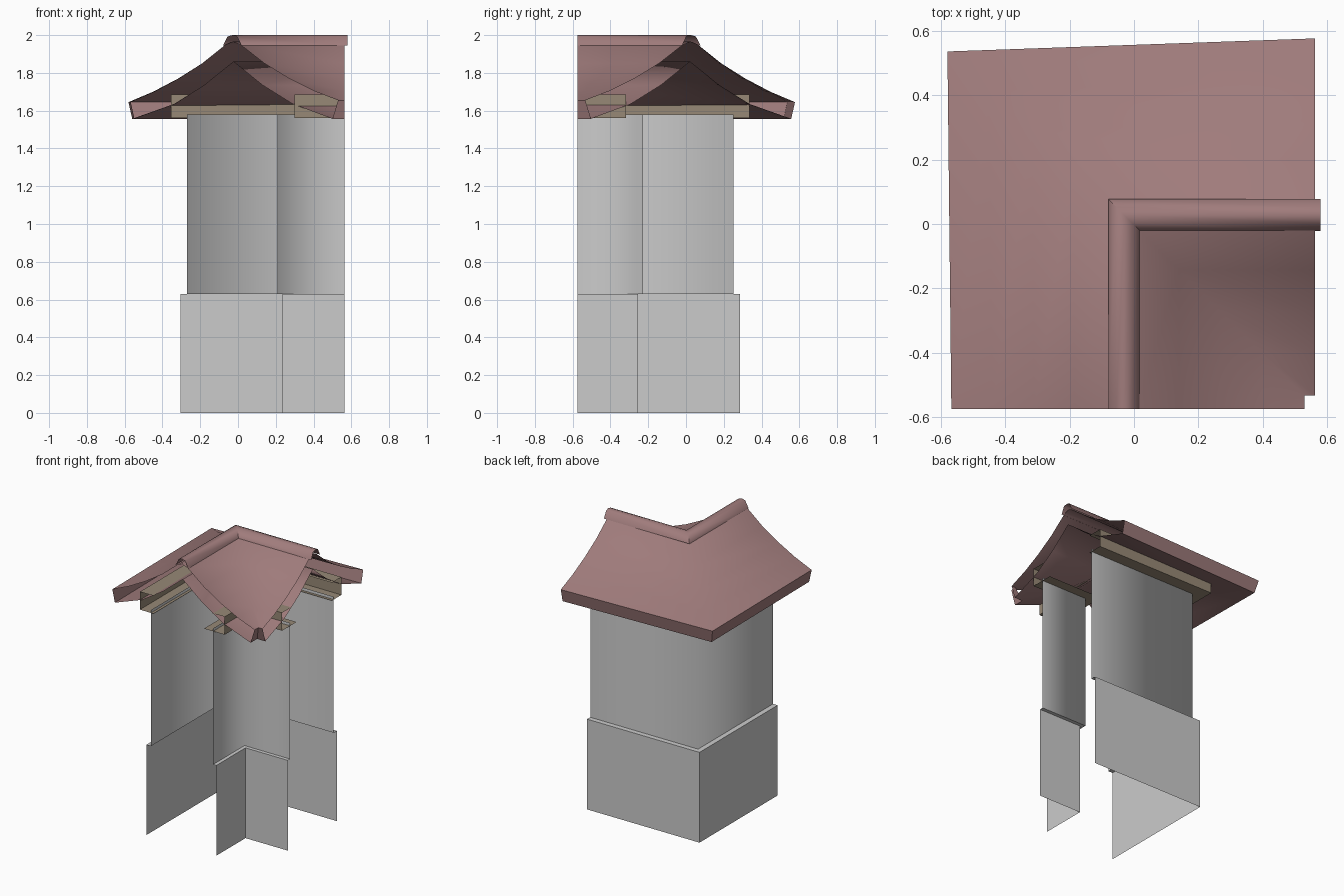
import bpy
import math

if "Cube" in bpy.data.objects:
    bpy.data.objects.remove(bpy.data.objects["Cube"])

Y0, X1 = -0.575, 0.563   # open ends of the two arms


def material(name, rgb):
    m = bpy.data.materials.new(name)
    m.diffuse_color = (*rgb, 1)
    m.use_nodes = True
    m.node_tree.nodes["Principled BSDF"].inputs["Base Color"].default_value = m.diffuse_color
    return m


roof_red = material("roof_red", (0.35, 0.20, 0.20))
tan = material("tan_trim", (0.31, 0.25, 0.18))


def sweep(name, profiles, mat=None, end=X1, angle=None, shift=0.018, flare=0.0):
    """Carry (u, z) profiles along an L: up the -y arm, mitred, out the +x arm."""
    verts, faces = [], []
    for prof in profiles:
        base, n = len(verts), len(prof)
        for u, z in prof:
            out = max(-u, 0)
            verts += [(u + flare * out * 0.3, Y0, z),
                      (u, -u - shift - flare * out, z),
                      (end, -u - shift, z)]
        for i in range(n - 1):
            a, b = base + 3 * i, base + 3 * i + 3
            for k in (0, 1):
                faces.append((a + k, b + k, b + k + 1, a + k + 1))
    me = bpy.data.meshes.new(name)
    me.from_pydata(verts, [], faces)
    me.update()
    ob = bpy.data.objects.new(name, me)
    bpy.context.collection.objects.link(ob)
    if mat:
        me.materials.append(mat)
    if angle:
        bpy.ops.object.select_all(action='DESELECT')
        bpy.context.view_layer.objects.active = ob
        ob.select_set(True)
        bpy.ops.object.shade_smooth_by_angle(angle=math.radians(angle))
    return ob


# Wall base: outer and inner skins with the small ledge on top
sweep("wall_base", [[(-0.305, 0), (-0.305, 0.63), (-0.27, 0.63)],
                    [(0.21, 0.63), (0.235, 0.63), (0.235, 0)]])

# Upper wall skins, softly shaded round the corner
sweep("upper_wall", [[(-0.27, 0.63), (-0.27, 1.58)],
                     [(0.21, 1.58), (0.21, 0.63)]], angle=100)

# Channel-shaped trim under each eave
sweep("eave_trim", [[(-0.25, 1.56), (-0.355, 1.56), (-0.355, 1.685), (-0.25, 1.685)],
                    [(0.20, 1.685), (0.30, 1.685), (0.30, 1.56), (0.14, 1.56)]], tan)

# Curved roof: top sheet, eave lips and underside as one open-ended shell
top = [(-0.58, 1.645), (-0.45, 1.70), (-0.317, 1.77), (-0.19, 1.85), (-0.065, 1.95),
       (-0.03, 1.965), (0.012, 1.95), (0.14, 1.85), (0.27, 1.77), (0.40, 1.705), (0.53, 1.655)]
under = [(0.50, 1.557), (0.29, 1.635), (0.13, 1.735), (-0.025, 1.86),
         (-0.18, 1.735), (-0.34, 1.635), (-0.56, 1.557), (-0.58, 1.645)]
sweep("roof", [top + under], roof_red, angle=80, shift=0.003, flare=0.07)

# Ridge cap following the crest
sweep("ridge_cap", [[(-0.08, 1.945), (-0.055, 1.993), (-0.03, 2.0),
                     (-0.005, 1.993), (0.018, 1.945)]],
      roof_red, end=0.58, angle=60, shift=0.003)
